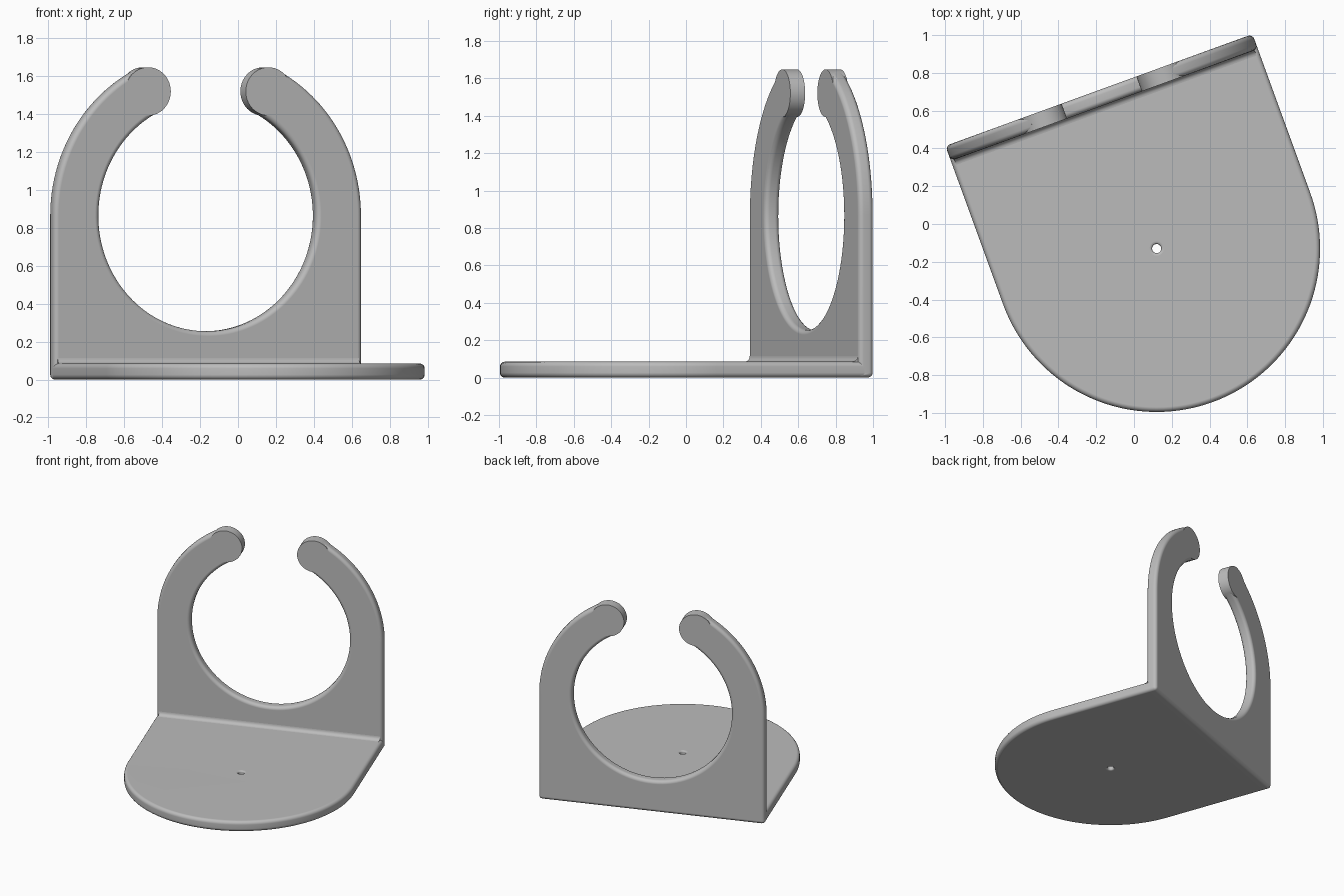
import bpy, bmesh, math
from mathutils import Matrix, Vector

if "Cube" in bpy.data.objects:
    bpy.data.objects.remove(bpy.data.objects["Cube"])

R, R_IN = 0.865, 0.61            # outer and inner arch radius
CZ = 0.865                       # arch centre height
T = 0.085                        # plate thickness
BACK, FRONT = 0.893, 0.809       # wall faces
BEV = 0.026
PLACE = Matrix.Translation((0.12, -0.13, 0)) @ Matrix.Rotation(math.radians(20), 4, 'Z')

grey = bpy.data.materials.new("mid grey")
grey.diffuse_color = (0.5, 0.5, 0.5, 1)
grey.use_nodes = True
grey.node_tree.nodes["Principled BSDF"].inputs["Base Color"].default_value = grey.diffuse_color


def arc(r, a0, a1, n, cx=0.0, cy=0.0):
    return [(cx + r * math.cos(a0 + (a1 - a0) * i / n),
             cy + r * math.sin(a0 + (a1 - a0) * i / n)) for i in range(n + 1)]


def prism(name, pts, to3d, depth, bevel_rule=None):
    """Extrude an outline, round the edges chosen by the rule, set in place."""
    bm = bmesh.new()
    face = bm.faces.new([bm.verts.new(to3d(*p)) for p in pts])
    ext = bmesh.ops.extrude_face_region(bm, geom=[face], use_keep_orig=True)
    verts = [g for g in ext["geom"] if isinstance(g, bmesh.types.BMVert)]
    bmesh.ops.translate(bm, verts=verts, vec=Vector(depth))
    bmesh.ops.recalc_face_normals(bm, faces=bm.faces)
    if bevel_rule:
        edges = [e for e in bm.edges if bevel_rule(e.verts[0].co, e.verts[1].co)]
        bmesh.ops.bevel(bm, geom=edges, offset=BEV, offset_type='OFFSET',
                        segments=4, profile=0.5, affect='EDGES', clamp_overlap=True)
    bmesh.ops.recalc_face_normals(bm, faces=bm.faces)
    return finish(name, bm)


def finish(name, bm):
    bm.transform(PLACE)
    me = bpy.data.meshes.new(name)
    bm.to_mesh(me)
    bm.free()
    me.materials.append(grey)
    ob = bpy.data.objects.new(name, me)
    bpy.context.collection.objects.link(ob)
    bpy.ops.object.select_all(action='DESELECT')
    ob.select_set(True)
    bpy.context.view_layer.objects.active = ob
    bpy.ops.object.shade_smooth_by_angle(angle=math.radians(35))
    return ob


def even_shading(ob):
    mod = ob.modifiers.new("even shading", 'WEIGHTED_NORMAL')
    mod.keep_sharp = True


def near(a, b):
    return abs(a - b) < 1e-4


# Base plate: half disc in front, straight sides running into the wall
END = FRONT + 0.03


def base_rule(a, b):
    return near(a.z, b.z) and not (near(a.y, END) and near(b.y, END))


base = prism("base_plate", [(R, END), (-R, END)] + arc(R, math.pi, 2 * math.pi, 72),
             lambda x, y: (x, y, 0), (0, 0, T), base_rule)

# Small screw hole with flared rims
bm = bmesh.new()
flare = 0.012
profile = [(0, -0.02), (0.038, -0.02), (0.038, 0)]
profile += [(0.036 - flare * math.sin(t), flare * (1 - math.cos(t)))
            for t in (math.pi / 8 * i for i in range(1, 5))]
profile += [(r, T - z) for r, z in reversed(profile)]
vs = [bm.verts.new((r, 0, z)) for r, z in profile]
es = [bm.edges.new(p) for p in zip(vs, vs[1:])]
bmesh.ops.spin(bm, geom=vs + es, cent=(0, 0, 0), axis=(0, 0, 1),
               angle=2 * math.pi, steps=24)
bmesh.ops.remove_doubles(bm, verts=bm.verts, dist=1e-5)
bmesh.ops.recalc_face_normals(bm, faces=bm.faces)
cutter = finish("hole_cutter", bm)
cutter.hide_render = True
cutter.hide_set(True)
cut = base.modifiers.new("screw hole", 'BOOLEAN')
cut.operation = 'DIFFERENCE'
cut.solver = 'EXACT'
cut.object = cutter
even_shading(base)

# Upright wall: open ring blending into straight sides
tip_u, mid = 0.338, (R + R_IN) / 2
tip_h = math.sqrt(mid ** 2 - tip_u ** 2)
A = math.atan2(tip_h, tip_u)
outline = ([(-R, 0), (R, 0)] + arc(R, 0, A, 32, 0, CZ)
           + arc(R_IN, A, -math.pi - A, 120, 0, CZ)
           + arc(R, math.pi - A, math.pi, 32, 0, CZ))


def wall_rule(a, b):
    low = near(a.z, 0) and near(b.z, 0)
    if not near(a.y, b.y):                       # edges through the thickness
        return low
    if low and near(a.y, FRONT):                 # joins the base
        return False
    ra, rb = (math.hypot(p.x, p.z - CZ) for p in (a, b))
    arm_end = abs(ra - rb) > 0.2 and min(a.z, b.z) > CZ
    return not arm_end


wall = prism("clip_wall", outline, lambda x, z: (x, FRONT, z),
             (0, BACK - FRONT, 0), wall_rule)
even_shading(wall)

# Rounded tips of the two arms
for side, label in ((-1, "left"), (1, "right")):
    prism(label + "_arm_tip",
          arc((R - R_IN) / 2, 0, 2 * math.pi, 48, side * tip_u, CZ + tip_h)[:-1],
          lambda x, z: (x, FRONT, z), (0, BACK - FRONT, 0))

# Concave fillet between base and wall
F = 0.03
corner = [(FRONT + 0.005, T - 0.005), (FRONT - F, T - 0.005)]
corner += arc(F, -math.pi / 2, 0, 6, FRONT - F, T + F) + [(FRONT + 0.005, T + F)]
prism("corner_fillet", corner, lambda y, z: (-0.846, y, z), (1.692, 0, 0))
